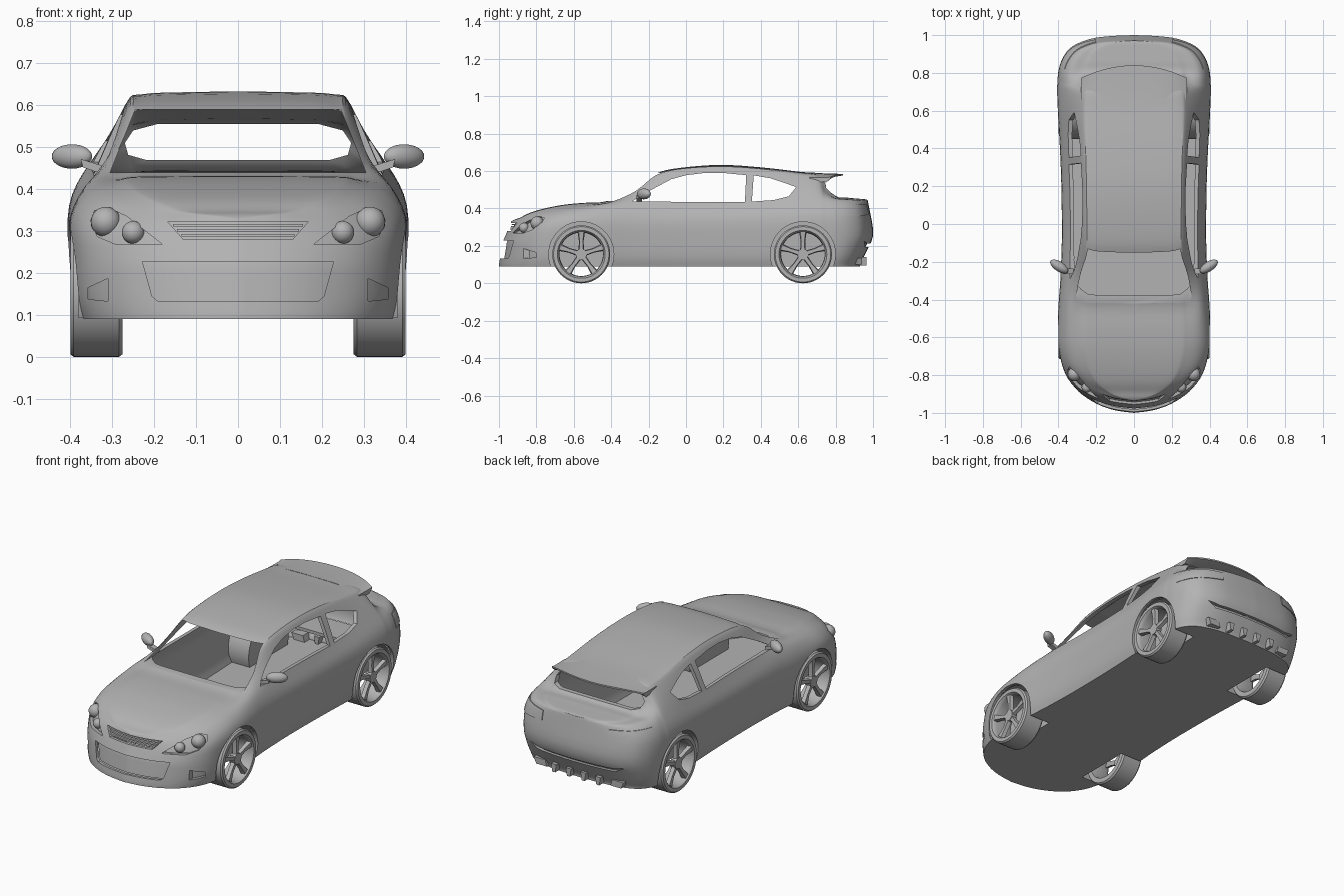
import bpy, bmesh, math
from mathutils import Vector
from mathutils.bvhtree import BVHTree

if "Cube" in bpy.data.objects:
    bpy.data.objects.remove(bpy.data.objects["Cube"])

paint = bpy.data.materials.new("plain_grey")
paint.diffuse_color = (0.45, 0.45, 0.45, 1)
paint.use_nodes = True
paint.node_tree.nodes["Principled BSDF"].inputs["Base Color"].default_value = paint.diffuse_color


def mesh_obj(name, verts, faces, angle=30):
    bm = bmesh.new()
    vs = [bm.verts.new(v) for v in verts]
    for f in faces:
        bm.faces.new([vs[i] for i in f])
    bmesh.ops.remove_doubles(bm, verts=bm.verts, dist=1e-5)
    bmesh.ops.recalc_face_normals(bm, faces=bm.faces)
    me = bpy.data.meshes.new(name)
    bm.to_mesh(me)
    bm.free()
    ob = bpy.data.objects.new(name, me)
    bpy.context.collection.objects.link(ob)
    me.materials.append(paint)
    finish(ob, angle)
    return ob


def activate(ob):
    bpy.ops.object.select_all(action='DESELECT')
    ob.select_set(True)
    bpy.context.view_layer.objects.active = ob


def finish(ob, angle=30):
    activate(ob)
    bpy.ops.object.shade_smooth_by_angle(angle=math.radians(angle))


def boolean(ob, cutter, op='DIFFERENCE'):
    m = ob.modifiers.new("cut", 'BOOLEAN')
    m.operation, m.solver, m.object = op, 'EXACT', cutter
    activate(ob)
    bpy.ops.object.modifier_apply(modifier=m.name)
    bpy.data.objects.remove(cutter)


def rings(name, loops, closed=True, caps=False, angle=30):
    """Skin a list of equal vertex loops."""
    n = len(loops[0])
    verts = [p for l in loops for p in l]
    faces = []
    for i in range(len(loops) - (0 if closed else 1)):
        a, b = i * n, ((i + 1) % len(loops)) * n
        faces += [(a + j, a + (j + 1) % n, b + (j + 1) % n, b + j) for j in range(n)]
    if caps:
        faces += [tuple(range(n)), tuple(range(len(verts) - n, len(verts)))]
    return mesh_obj(name, verts, faces, angle)


def prism(name, pts, axis, a, b):
    put = (lambda p, t: (t, p[0], p[1])) if axis == 'x' else (lambda p, t: (p[0], t, p[1]))
    return rings(name, [[put(p, a) for p in pts], [put(p, b) for p in pts]], False, True)


def box(x, z, hx, hz):
    return [(x - hx, z - hz), (x + hx, z - hz), (x + hx, z + hz), (x - hx, z + hz)]


def circle(r, cy, cz, n=48):
    return [(cy + r * math.cos(2 * math.pi * i / n), cz + r * math.sin(2 * math.pi * i / n)) for i in range(n)]


def smooth(keys, n):
    """Catmull-Rom through key tuples."""
    out = []
    for i in range(len(keys) - 1):
        p0, p1, p2, p3 = (keys[max(0, min(len(keys) - 1, i + k))] for k in (-1, 0, 1, 2))
        for s in range(n):
            t = s / n
            out.append(tuple(0.5 * (2 * b + (c - a) * t + (2 * a - 5 * b + 4 * c - d) * t * t
                             + (3 * b - a - 3 * c + d) * t ** 3) for a, b, c, d in zip(p0, p1, p2, p3)))
    return out + [tuple(keys[-1])]


# Body stations: y, half width, shoulder z, belt z, roof edge z, centre top z
STATIONS = [
    (-1.0, 0, .27, .31, .325, .33), (-.985, .11, .27, .315, .335, .34), (-.95, .21, .275, .32, .343, .35),
    (-.89, .30, .285, .335, .365, .375), (-.8, .365, .305, .36, .388, .398), (-.68, .395, .325, .382, .41, .418),
    (-.55, .402, .335, .40, .422, .43), (-.42, .397, .34, .42, .432, .44), (-.3, .388, .34, .432, .488, .505),
    (-.16, .382, .34, .436, .56, .587), (-.04, .38, .34, .436, .592, .616), (.18, .382, .34, .438, .603, .633),
    (.4, .39, .345, .442, .592, .62), (.6, .402, .355, .452, .565, .597), (.71, .405, .36, .455, .545, .585),
    (.75, .403, .36, .452, .50, .55), (.81, .398, .36, .445, .456, .468), (.88, .375, .36, .44, .45, .458),
    (.94, .325, .36, .435, .447, .453), (.98, .23, .36, .432, .444, .45), (.995, .12, .36, .43, .442, .447),
    (1.0, 0, .36, .43, .441, .445)]


def clamp(t):
    return max(0.0, min(1.0, t))


def rake(y, z):
    kf, kr = max(0, (-.6 - y) / .4), max(0, (y - .7) / .3)
    y += kf * (.02 * clamp((z - .1) / .12) + .05 * clamp((z - .22) / .12))
    return y - kr * (.07 * clamp((.24 - z) / .14) + .03 * clamp((z - .3) / .15))


def loft(name, sx=1, sy=1, sz=1, dz=0):
    loops = []
    for y, w, zs, zb, zc, zt in smooth(STATIONS, 4):
        w = max(w, 0)
        keys = [(.95 * w, .09), (.985 * w, .14), (w, .22), (.995 * w, zs), (.885 * w, zb),
                (.70 * w, zc), (.60 * w, zt - .22 * (zt - zc)), (.3 * w, zt - .05 * (zt - zc)), (0, zt)]
        half = [(0, .09)] + smooth(keys, 4)
        ring = half + [(-x, z) for x, z in reversed(half[1:-1])]
        loops.append([(x * sx, rake(y, z) * sy, .09 + dz + (z - .09) * sz) for x, z in ring])
    n = len(loops[0])
    verts = [p for l in loops for p in l]
    bm = bmesh.new()
    vs = [bm.verts.new(v) for v in verts]
    for i in range(len(loops) - 1):
        for j in range(n):
            k = (j + 1) % n
            bm.faces.new([vs[i * n + j], vs[i * n + k], vs[i * n + n + k], vs[i * n + n + j]])
    bmesh.ops.remove_doubles(bm, verts=bm.verts, dist=2e-4)
    bmesh.ops.recalc_face_normals(bm, faces=bm.faces)
    tree = BVHTree.FromBMesh(bm)
    me = bpy.data.meshes.new(name)
    bm.to_mesh(me)
    bm.free()
    me.materials.append(paint)
    ob = bpy.data.objects.new(name, me)
    bpy.context.collection.objects.link(ob)
    return ob, tree


# Hollow body shell
body, skin = loft("body_shell")
boolean(body, loft("cavity", .96, .985, .93, .01)[0])

# Wheel arches
AXLES = (-.56, .625)
for cy in AXLES:
    for s in (1, -1):
        boolean(body, prism("arch", circle(.174, cy, .155), 'x', s * .25, s * .5))

# Window openings
door = [(-.29, .437), (.315, .434), (.322, .578), (.2, .59), (.1, .59), (0, .578), (-.08, .556), (-.2, .492)]
quarter = [(.352, .437), (.47, .445), (.55, .465), (.59, .515), (.45, .562), (.362, .577)]
for pts in (door, quarter):
    boolean(body, prism("side_window", pts, 'x', -.6, .6))
boolean(body, prism("windscreen", [(-.305, .44), (.305, .44), (.245, .59), (-.245, .59)], 'y', -.6, 0))
half = [(.22, .47), (.262, .482), (.27, .51), (.25, .54), (.19, .556)]
boolean(body, prism("rear_window", half + [(-x, z) for x, z in reversed(half)], 'y', .6, .84))


def inset(name, pts, a, b, scale, opening=True):
    """Cut an opening along y and fill it with a set-back (or raised) copy of the skin."""
    if opening:
        boolean(body, prism("cutter", pts, 'y', a, b))
    plug = loft(name, scale, scale)[0]
    boolean(plug, prism("cutter", pts, 'y', a, b), 'INTERSECT')
    finish(plug)


# Grilles and slats
inset("lower_grille", [(-.19, .132), (.19, .132), (.205, .145), (.228, .228), (-.228, .228), (-.205, .145)],
      -1.1, -.86, .977)
inset("upper_grille", [(-.13, .28), (.13, .28), (.168, .323), (-.168, .323)], -1.1, -.84, .975)
for k in range(3):
    z = .29 + .012 * k
    inset("grille_slat", box(0, z, .135 + .01 * k, .003), -1.1, -.84, .99, False)
inset("rear_bumper_groove", [(-.29, .225), (-.24, .195), (.24, .195), (.29, .225), (.22, .212), (-.22, .212)],
      .8, 1.1, .982)

lamp = [(.18, .268), (.29, .268), (.335, .287), (.352, .325), (.342, .349), (.312, .357), (.265, .335)]
fog = [(.31, .133), (.358, .138), (.358, .165), (.31, .187)]
tail = [(.2, .37), (.42, .35), (.42, .425), (.2, .42)]
for s in (1, -1):
    flip = lambda pts: [(s * x, z) for x, z in pts]
    inset("headlamp_bowl", flip(lamp), -1.1, -.745, .978)
    inset("fog_lamp", flip(fog), -1.1, -.745, .975)
    inset("tail_lamp", flip(tail), .82, 1.1, 1.005, False)
    # Headlamp bulbs sit on the skin
    for x, z, r in ((.315, .322, .036), (.25, .297, .027)):
        hit = skin.ray_cast(Vector((s * x, -2, z)), Vector((0, 1, 0)))[0]
        bpy.ops.mesh.primitive_uv_sphere_add(segments=24, ring_count=14, radius=r,
                                             location=(s * x, hit.y + r * .55, z))
        bulb = bpy.context.object
        bulb.name = "headlamp_bulb"
        bulb.data.materials.append(paint)
        finish(bulb)
    # Door mirrors
    bpy.ops.mesh.primitive_uv_sphere_add(segments=24, ring_count=14, location=(s * .396, -.225, .478))
    mirror = bpy.context.object
    mirror.name = "door_mirror"
    mirror.scale = (.055, .026, .029)
    mirror.rotation_euler = (0, 0, s * math.radians(33))
    mirror.data.materials.append(paint)
    finish(mirror)
    prism("mirror_stem", [(s * .32, .435), (s * .37, .452), (s * .375, .472), (s * .32, .455)], 'y', -.265, -.235)
    # Exhausts and diffuser fins
    prism("exhaust", [(s * .195, .1), (s * .26, .1), (s * .275, .135), (s * .205, .135)], 'y', .86, .94)
    for x in (.045, .135):
        prism("diffuser_fin", [(s * x - .016, .14), (s * x - .009, .096), (s * x + .009, .096),
                               (s * x + .016, .14)], 'y', .88, .965)
finish(body)

# Roof spoiler with curved trailing edge
top, under = [], []
xs = [-.28 + .56 * i / 28 for i in range(29)]
for x in xs:
    d = (x / .28) ** 4
    top.append([(x, .66, .593 - .026 * d), (x, .75, .587 - .022 * d), (x, .84 - .85 * x * x, .585 - .016 * d)])
    under.append([(x, .84 - .85 * x * x, .577 - .016 * d), (x, .75, .562 - .022 * d), (x, .66, .57 - .026 * d)])
rings("roof_spoiler", [t + u for t, u in zip(top, under)], False, True)

# Wheels and wheel wells
TYRE = [(.275, .122), (.275, .148), (.284, .155), (.392, .155), (.400, .148), (.400, .128),
        (.392, .122), (.378, .118), (.30, .116)]
for cy in AXLES:
    for s in (1, -1):
        steps = [2 * math.pi * i / 48 for i in range(48)]
        rings("tyre_and_rim", [[(s * x, cy + r * math.cos(a), .155 + r * math.sin(a)) for x, r in TYRE]
                               for a in steps])
        prism("wheel_hub", circle(.03, cy, .155, 20), 'x', s * .36, s * .392)
        for k in range(5):
            a = math.pi / 2 + k * math.tau / 5
            c, n = math.cos(a), math.sin(a)
            loops = []
            for r, h, x in ((.015, .015, .39), (.07, .0125, .388), (.121, .02, .394)):
                loops.append([(s * (x - dx), cy + r * c - t * n, .155 + r * n + t * c)
                              for dx, t in ((0, -h * .7), (0, h * .7), (.02, h), (.02, -h))])
            rings("wheel_spoke", loops, False, True)
        arc = [math.radians(-21 + 222 * i / 32) for i in range(33)]
        pts = [(cy + .175 * math.cos(a), .155 + .175 * math.sin(a)) for a in arc]
        m = len(pts)
        mesh_obj("wheel_well", [(s * .25, *p) for p in pts] + [(s * .38, *p) for p in pts],
                 [(i, i + 1, m + i + 1, m + i) for i in range(m - 1)] + [tuple(range(m))])
